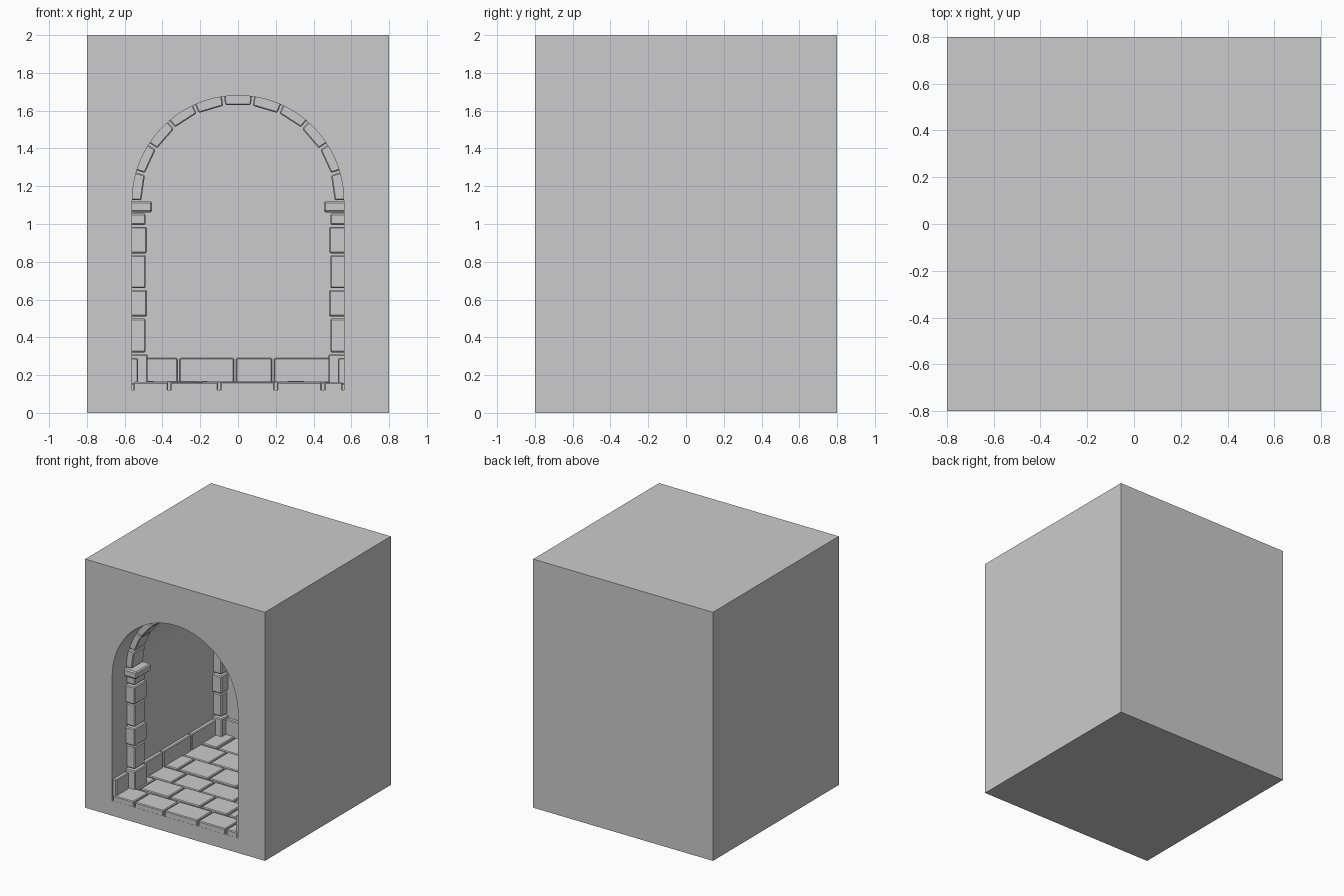
import bpy, bmesh, math, random
from mathutils import Matrix

if "Cube" in bpy.data.objects:
    bpy.data.objects.remove(bpy.data.objects["Cube"])

random.seed(4)
R, SPRING, FLOOR, BACK = 0.56, 1.12, 0.12, 0.56
GAP = 0.012


def new_object(name, bm):
    bmesh.ops.recalc_face_normals(bm, faces=bm.faces)
    mesh = bpy.data.meshes.new(name)
    bm.to_mesh(mesh)
    bm.free()
    ob = bpy.data.objects.new(name, mesh)
    bpy.context.collection.objects.link(ob)
    return ob


def prism(bm, outline, y0, y1, bevel=0.0):
    """Extrude an (x, z) outline from y0 to y1, optionally chamfered."""
    a = [bm.verts.new((x, y0, z)) for x, z in outline]
    b = [bm.verts.new((x, y1, z)) for x, z in outline]
    n = len(outline)
    faces = [bm.faces.new(a), bm.faces.new(b[::-1])]
    for i in range(n):
        j = (i + 1) % n
        faces.append(bm.faces.new((a[j], a[i], b[i], b[j])))
    if bevel:
        edges = list({e for f in faces for e in f.edges})
        bmesh.ops.bevel(bm, geom=edges, offset=bevel, segments=1,
                        affect='EDGES', profile=0.5)


def box(bm, x0, x1, y0, y1, z0, z1, bevel=0.0):
    prism(bm, [(x0, z0), (x1, z0), (x1, z1), (x0, z1)], y0, y1, bevel)


# Solid wall block
bm = bmesh.new()
box(bm, -0.8, 0.8, -0.8, 0.8, 0, 2)
block = new_object("wall_block", bm)

# Arched niche carved into the front
bm = bmesh.new()
arch = [(R * math.cos(math.pi * i / 40), SPRING + R * math.sin(math.pi * i / 40))
        for i in range(41)]
prism(bm, [(-R, FLOOR), (R, FLOOR)] + arch, -1.0, BACK)
cutter = new_object("niche_cutter", bm)
cutter.hide_render = True
mod = block.modifiers.new("niche", 'BOOLEAN')
mod.operation = 'DIFFERENCE'
mod.solver = 'EXACT'
mod.object = cutter
bpy.context.view_layer.objects.active = block
block.select_set(True)
bpy.ops.object.modifier_apply(modifier=mod.name)
bpy.data.objects.remove(cutter)
bpy.ops.object.shade_smooth_by_angle(angle=math.radians(30))

# Floor slabs in staggered rows
bm = bmesh.new()
row_edges = [-0.8, -0.6, -0.38, -0.17, 0.06, 0.3, BACK]
row_joints = [(-0.365, -0.1, 0.2, 0.45), (-0.46, -0.2, 0.08, 0.32),
              (-0.33, -0.08, 0.22, 0.44), (-0.42, -0.15, 0.1, 0.36),
              (-0.3, -0.02, 0.25), (-0.4, -0.12, 0.14, 0.4)]
for i, joints in enumerate(row_joints):
    xs = [-R, *joints, R]
    y0 = row_edges[i] + (GAP / 2 if i else 0.001)
    for x0, x1 in zip(xs, xs[1:]):
        top = 0.165 + random.uniform(-0.004, 0.004)
        box(bm, x0 + GAP / 2, x1 - GAP / 2, y0, row_edges[i + 1] - GAP / 2,
            FLOOR - 0.01, top, 0.006)
new_object("floor_slabs", bm)

# Skirting stones on the back and side walls
bm = bmesh.new()
xs = [-0.49, -0.315, -0.015, 0.185, 0.49]
for x0, x1 in zip(xs, xs[1:]):
    box(bm, x0 + 0.005, x1 - 0.005, BACK - 0.03, BACK + 0.01, 0.15, 0.29, 0.006)
for s in (-1, 1):
    for y0, y1 in ((-0.79, -0.63), (-0.475, -0.195), (-0.185, 0.165), (0.175, 0.48)):
        xa, xb = sorted((s * 0.53, s * 0.57))
        box(bm, xa, xb, y0, y1, 0.15, 0.29, 0.006)
new_object("skirting_stones", bm)

# Pilasters, capitals and arch ribs, near the front and against the back wall
levels = [0.15, 0.315, 0.505, 0.655, 0.84, 0.99, 1.06]
for label, yc in (("front", -0.548), ("back", 0.555)):
    bm = bmesh.new()
    for s in (-1, 1):
        for i, (z0, z1) in enumerate(zip(levels, levels[1:])):
            inner = 0.478 if i == 0 else (0.482 if i % 2 == 0 else 0.489)
            half = 0.078 if i % 2 == 0 else 0.066
            xa, xb = sorted((s * inner, s * 0.57))
            box(bm, xa, xb, yc - half, yc + half, z0 + 0.005, z1 - 0.005, 0.007)
    new_object(label + "_pilasters", bm)

    bm = bmesh.new()
    for s in (-1, 1):
        xa, xb = sorted((s * 0.455, s * 0.57))
        box(bm, xa, xb, yc - 0.095, yc + 0.095, 1.062, 1.12, 0.009)
    new_object(label + "_capitals", bm)

    bm = bmesh.new()
    n, gap = 11, 0.011
    for i in range(n):
        a0 = math.pi * i / n + gap
        a1 = math.pi * (i + 1) / n - gap
        r0 = 0.515 if i % 2 else 0.512
        outline = [(r * math.cos(a), SPRING + r * math.sin(a))
                   for r, a in ((r0, a0), (0.575, a0), (0.575, a1), (r0, a1))]
        half = 0.066 if i % 2 else 0.072
        prism(bm, outline, yc - half, yc + half, 0.006)
    new_object(label + "_arch_stones", bm)
